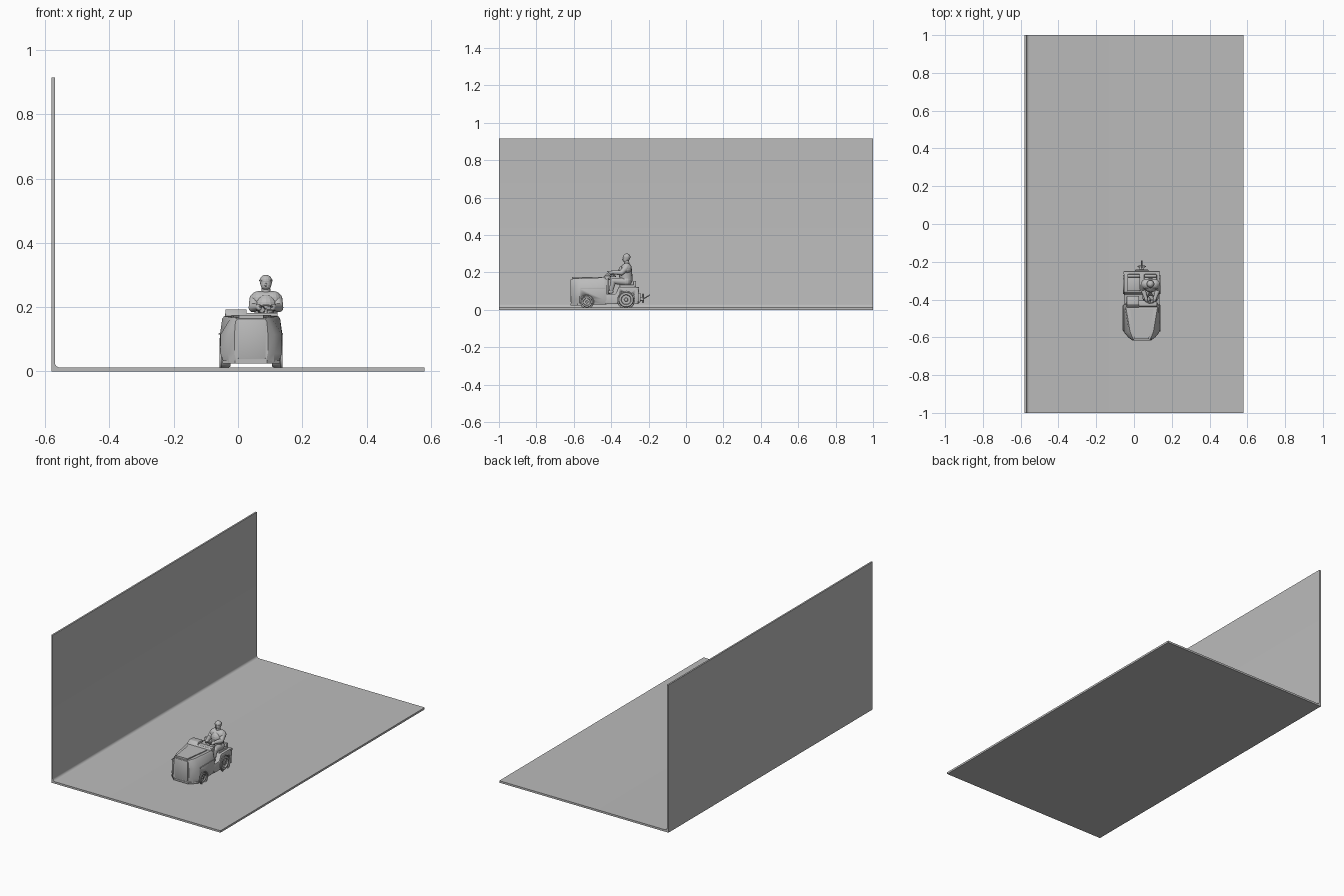
import bpy, bmesh, math
from mathutils import Vector, Matrix

cube = bpy.data.objects.get("Cube")
if cube:
    bpy.data.objects.remove(cube, do_unlink=True)

GREY = (0.5, 0.5, 0.5, 1)
mat = bpy.data.materials.new("plain grey")
mat.use_nodes = True
mat.diffuse_color = GREY
mat.node_tree.nodes["Principled BSDF"].inputs["Base Color"].default_value = GREY

CX = 0.041          # centre line of the tractor
SEAT_X = 0.087      # driver's centre line


def finish(name, bm, angle=35):
    bmesh.ops.recalc_face_normals(bm, faces=bm.faces)
    mesh = bpy.data.meshes.new(name)
    bm.to_mesh(mesh)
    bm.free()
    mesh.materials.append(mat)
    ob = bpy.data.objects.new(name, mesh)
    bpy.context.collection.objects.link(ob)
    bpy.ops.object.select_all(action="DESELECT")
    ob.select_set(True)
    bpy.context.view_layer.objects.active = ob
    bpy.ops.object.shade_smooth_by_angle(angle=math.radians(angle))
    return ob


def extrude(name, outline, axis, a, b, bevel=0):
    """Extrude a 2D outline along x or y, from a to b."""
    bm = bmesh.new()
    place = (lambda p, t: (t, *p)) if axis == "x" else (lambda p, t: (p[0], t, p[1]))
    face = bm.faces.new([bm.verts.new(place(p, a)) for p in outline])
    ext = bmesh.ops.extrude_face_region(bm, geom=[face])
    shift = Vector((b - a, 0, 0) if axis == "x" else (0, b - a, 0))
    bmesh.ops.translate(bm, vec=shift, verts=[v for v in ext["geom"] if isinstance(v, bmesh.types.BMVert)])
    if bevel:
        bmesh.ops.bevel(bm, geom=bm.edges[:], offset=bevel, segments=2, affect="EDGES", profile=0.5)
    return finish(name, bm)


def box(name, x, y, z, bevel=0.003):
    return extrude(name, [(y[0], z[0]), (y[1], z[0]), (y[1], z[1]), (y[0], z[1])], "x", x[0], x[1], bevel)


def loft(name, sections):
    """Skin a row of equal-length rings and cap both ends."""
    bm = bmesh.new()
    rings = [[bm.verts.new(p) for p in s] for s in sections]
    n = len(rings[0])
    for r, s in zip(rings, rings[1:]):
        for i in range(n):
            bm.faces.new((r[i], r[(i + 1) % n], s[(i + 1) % n], s[i]))
    bm.faces.new(rings[0])
    bm.faces.new(rings[-1])
    return finish(name, bm, 25)


def limb(name, p, q, r1, r2):
    """Tapered capsule between two points."""
    bm = bmesh.new()
    for c, r in ((p, r1), (q, r2)):
        bmesh.ops.create_uvsphere(bm, u_segments=16, v_segments=10, radius=r, matrix=Matrix.Translation(c))
    res = bmesh.ops.convex_hull(bm, input=bm.verts[:])
    bmesh.ops.delete(bm, geom=[v for v in res["geom_interior"] if isinstance(v, bmesh.types.BMVert)], context="VERTS")
    return finish(name, bm, 60)


def spin(name, profile, centre, direction, steps=32):
    """Revolve (radius, offset) points about an axis through centre."""
    bm = bmesh.new()
    verts = [bm.verts.new((r, 0, h)) for r, h in profile]
    edges = [bm.edges.new(pair) for pair in zip(verts, verts[1:])]
    bmesh.ops.spin(bm, geom=verts + edges, axis=(0, 0, 1), cent=(0, 0, 0), angle=math.tau, steps=steps)
    bmesh.ops.remove_doubles(bm, verts=bm.verts, dist=0.0001)
    turn = Vector((0, 0, 1)).rotation_difference(Vector(direction)).to_matrix().to_4x4()
    bm.transform(Matrix.Translation(centre) @ turn)
    return finish(name, bm)


# Floor and side wall, joined by a small fillet
arc = [(-0.554 - 0.016 * math.sin(t), 0.028 - 0.016 * math.cos(t))
       for t in [i * math.pi / 12 for i in range(7)]]
extrude("floor_and_wall", [(-0.58, 0.0), (0.58, 0.0), (0.58, 0.012)] + arc
        + [(-0.57, 0.915), (-0.58, 0.915)], "y", -1, 1)


# Tractor body: a faceted nose widening into a straight hood
def ring(y, low, mid, top, z_top):
    half = [(low, 0.028), (mid, 0.055), (mid, 0.115), (top + 0.006, z_top - 0.008), (top, z_top)]
    return [(CX + x, y, z) for x, z in half] + [(CX - x, y, z) for x, z in reversed(half)]


hood = loft("hood", [ring(-0.614, 0.045, 0.052, 0.043, 0.163), ring(-0.60, 0.07, 0.072, 0.05, 0.167),
                     ring(-0.57, 0.086, 0.095, 0.062, 0.168), ring(-0.44, 0.088, 0.097, 0.084, 0.172),
                     ring(-0.425, 0.088, 0.097, 0.08, 0.168)])
rear = extrude("rear_body", [(-0.43, 0.03), (-0.255, 0.03), (-0.252, 0.11), (-0.262, 0.122),
                             (-0.36, 0.122), (-0.375, 0.085), (-0.43, 0.085)],
               "x", CX - 0.095, CX + 0.095, 0.003)

# Wheel arches cut through the body, then wheels with dished hubs
WHEELS = (("front", hood, -0.53, 0.03), ("rear", rear, -0.32, 0.042))
for label, body, y, r in WHEELS:
    for side in (-1, 1):
        c = Vector((CX + side * 0.08, y, 0.012 + r))
        cutter = spin("arch_cutter", [(0, -0.02), (r + 0.005, -0.02), (r + 0.005, 0.04), (0, 0.04)],
                      c, (side, 0, 0))
        cutter.hide_render = True
        cut = body.modifiers.new("arch", "BOOLEAN")
        cut.operation, cut.object, cut.solver = "DIFFERENCE", cutter, "EXACT"
        bpy.context.view_layer.objects.active = body
        bpy.ops.object.modifier_apply(modifier=cut.name)
        bpy.data.objects.remove(cutter, do_unlink=True)
        name = label + ("_left" if side > 0 else "_right")
        spin(name + "_wheel", [(0, -0.015), (r * 0.9, -0.015), (r, -0.01), (r, 0.011), (r * 0.9, 0.016),
                               (r * 0.65, 0.016), (r * 0.58, 0.009), (r * 0.25, 0.009),
                               (r * 0.2, 0.014), (0, 0.014)], c, (side, 0, 0))
        # Arch lip
        spin(name + "_arch_lip", [(r + 0.003, 0.012), (r + 0.008, 0.012), (r + 0.008, 0.018),
                                  (r + 0.003, 0.018), (r + 0.003, 0.012)], c, (side, 0, 0))

# Front bumper, raised bonnet panel and grille frame
bumper = [(-0.05, -0.617), (0.05, -0.617), (0.09, -0.58), (0.09, -0.565), (-0.09, -0.565), (-0.09, -0.58)]
loft("front_bumper", [[(CX + x, y, z) for x, y in bumper] for z in (0.024, 0.034)])
loft("bonnet_panel", [[(CX + s * x, y, z) for s, x, y in
                       ((-1, 0.038, -0.61), (1, 0.038, -0.61), (1, 0.062, -0.45), (-1, 0.062, -0.45))]
                      for z in (0.16, 0.175)])
box("front_panel", (CX - 0.041, CX + 0.045), (-0.617, -0.60), (0.04, 0.162), 0.002)
for side in (-1, 1):
    x = CX + side * 0.097
    box("side_trim", (x - 0.004, x + 0.002), (-0.565, -0.43), (0.114, 0.119), 0.001)

# Dashboard, passenger screen, steering column and wheel
extrude("dashboard", [(-0.447, 0.16), (-0.405, 0.16), (-0.405, 0.182), (-0.435, 0.182)],
        "x", CX - 0.082, CX + 0.082, 0.002)
extrude("instrument_cowl", [(-0.443, 0.175), (-0.385, 0.175), (-0.38, 0.19), (-0.425, 0.193)],
        "x", CX - 0.08, CX - 0.014, 0.003)
box("dash_bulkhead", (CX - 0.085, CX + 0.085), (-0.43, -0.415), (0.08, 0.17))
tilt = Vector((0, 0.55, 0.83))
hub = Vector((SEAT_X, -0.398, 0.192))
limb("steering_column", hub - tilt * 0.035, hub, 0.005, 0.004)
spin("steering_wheel", [(0.025 + 0.003 * math.cos(a), 0.003 * math.sin(a))
                        for a in [i * math.tau / 8 for i in range(9)]], hub, tilt, 24)
for a in range(3):
    t = a * math.tau / 3
    limb("steering_spoke", hub, hub + 0.024 * Vector((math.cos(t), math.sin(t) * 0.83, -math.sin(t) * 0.55)),
         0.002, 0.002)

# Seats
for label, x in (("driver", SEAT_X), ("passenger", CX - 0.042)):
    box(label + "_seat", (x - 0.034, x + 0.034), (-0.355, -0.275), (0.115, 0.135), 0.005)
    box(label + "_seat_back", (x - 0.034, x + 0.034), (-0.283, -0.266), (0.12, 0.155), 0.005)

# Rear deck, tow plate, drawbar, coupling pin and handle
box("rear_deck", (CX - 0.097, CX + 0.097), (-0.266, -0.25), (0.108, 0.121))
box("tow_plate", (CX - 0.035, CX + 0.035), (-0.256, -0.242), (0.04, 0.09))
box("drawbar", (CX - 0.013, CX + 0.013), (-0.25, -0.225), (0.048, 0.066))
limb("coupling_pin", (CX, -0.23, 0.042), (CX, -0.23, 0.082), 0.005, 0.005)
limb("tow_rod", (CX, -0.225, 0.06), (CX, -0.195, 0.078), 0.003, 0.003)
limb("tow_handle", (CX - 0.018, -0.225, 0.06), (CX + 0.018, -0.225, 0.06), 0.004, 0.004)

# Driver: torso, head and cap
limb("hips", (SEAT_X - 0.012, -0.32, 0.152), (SEAT_X + 0.012, -0.32, 0.152), 0.027, 0.027)
limb("belly", (SEAT_X, -0.32, 0.16), (SEAT_X, -0.325, 0.205), 0.034, 0.037)
limb("shoulders", (SEAT_X - 0.022, -0.318, 0.222), (SEAT_X + 0.022, -0.318, 0.222), 0.028, 0.028)
limb("neck", (SEAT_X, -0.316, 0.24), (SEAT_X, -0.318, 0.262), 0.015, 0.013)
limb("head", (SEAT_X, -0.322, 0.268), (SEAT_X, -0.317, 0.281), 0.016, 0.0195)
limb("nose", (SEAT_X, -0.337, 0.272), (SEAT_X, -0.338, 0.268), 0.003, 0.004)
spin("cap_band", [(0.0, 0.0), (0.021, 0.0), (0.021, 0.003), (0.0, 0.003)],
     (SEAT_X, -0.317, 0.281), (0, -0.15, 1), 20)

# Driver's arms and legs
for side, label in ((1, "left"), (-1, "right")):
    def at(dx, y, z):
        return Vector((SEAT_X + side * dx, y, z))
    limb(label + "_upper_arm", at(0.034, -0.318, 0.226), at(0.04, -0.345, 0.198), 0.017, 0.014)
    limb(label + "_forearm", at(0.04, -0.345, 0.198), at(0.023, -0.395, 0.2), 0.014, 0.009)
    limb(label + "_hand", at(0.023, -0.395, 0.2), at(0.021, -0.406, 0.197), 0.01, 0.008)
    limb(label + "_thigh", at(0.017, -0.325, 0.15), at(0.028, -0.388, 0.155), 0.021, 0.016)
    limb(label + "_shin", at(0.028, -0.388, 0.155), at(0.026, -0.4, 0.105), 0.016, 0.011)
    limb(label + "_shoe", at(0.026, -0.398, 0.096), at(0.027, -0.42, 0.094), 0.01, 0.009)
